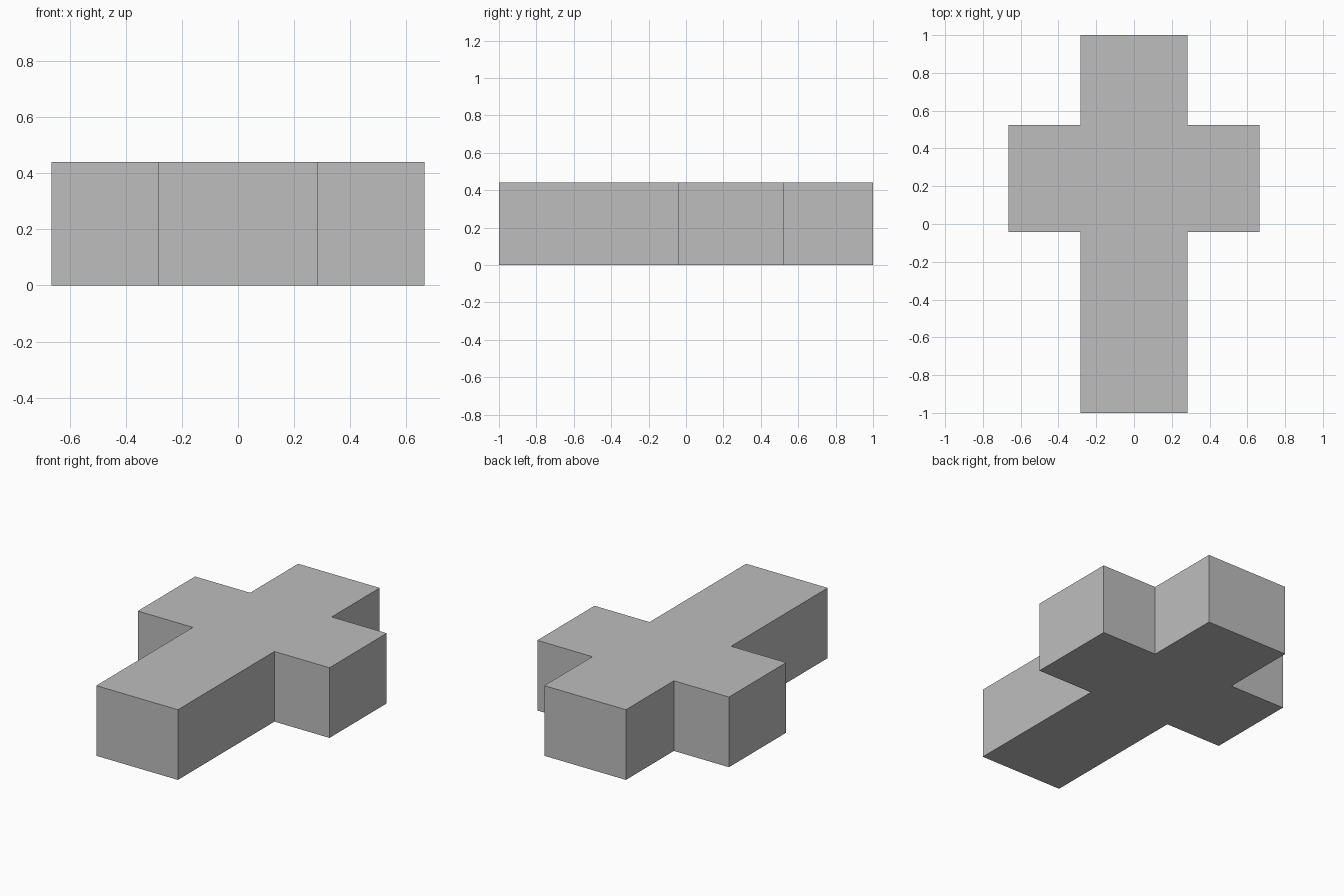
import bpy
import bmesh

cube = bpy.data.objects.get("Cube")
if cube:
    bpy.data.objects.remove(cube, do_unlink=True)

# Single plain grey material
GREY = (0.515, 0.515, 0.515, 1.0)
grey = bpy.data.materials.new("plain_grey")
grey.use_nodes = True
grey.diffuse_color = GREY
grey.node_tree.nodes["Principled BSDF"].inputs["Base Color"].default_value = GREY

# Plan dimensions
HEIGHT = 0.44
BAR = 0.283      # half width of the long bar
ARM = 0.665      # reach of the side arms
ARM_FRONT, ARM_BACK = -0.043, 0.524

# Right-hand half of the outline, mirrored to close the cross
half = [(BAR, -1), (BAR, ARM_FRONT), (ARM, ARM_FRONT),
        (ARM, ARM_BACK), (BAR, ARM_BACK), (BAR, 1)]
outline = half + [(-x, y) for x, y in reversed(half)]

# Extrude the outline into a solid block
bm = bmesh.new()
base = bm.faces.new([bm.verts.new((x, y, 0)) for x, y in outline])
solid = bmesh.ops.extrude_face_region(bm, geom=[base], use_keep_orig=True)
top_verts = [g for g in solid["geom"] if isinstance(g, bmesh.types.BMVert)]
bmesh.ops.translate(bm, verts=top_verts, vec=(0, 0, HEIGHT))
bmesh.ops.recalc_face_normals(bm, faces=bm.faces)

mesh = bpy.data.meshes.new("cross_block")
bm.to_mesh(mesh)
bm.free()
mesh.materials.append(grey)
block = bpy.data.objects.new("cross_block", mesh)
bpy.context.collection.objects.link(block)
